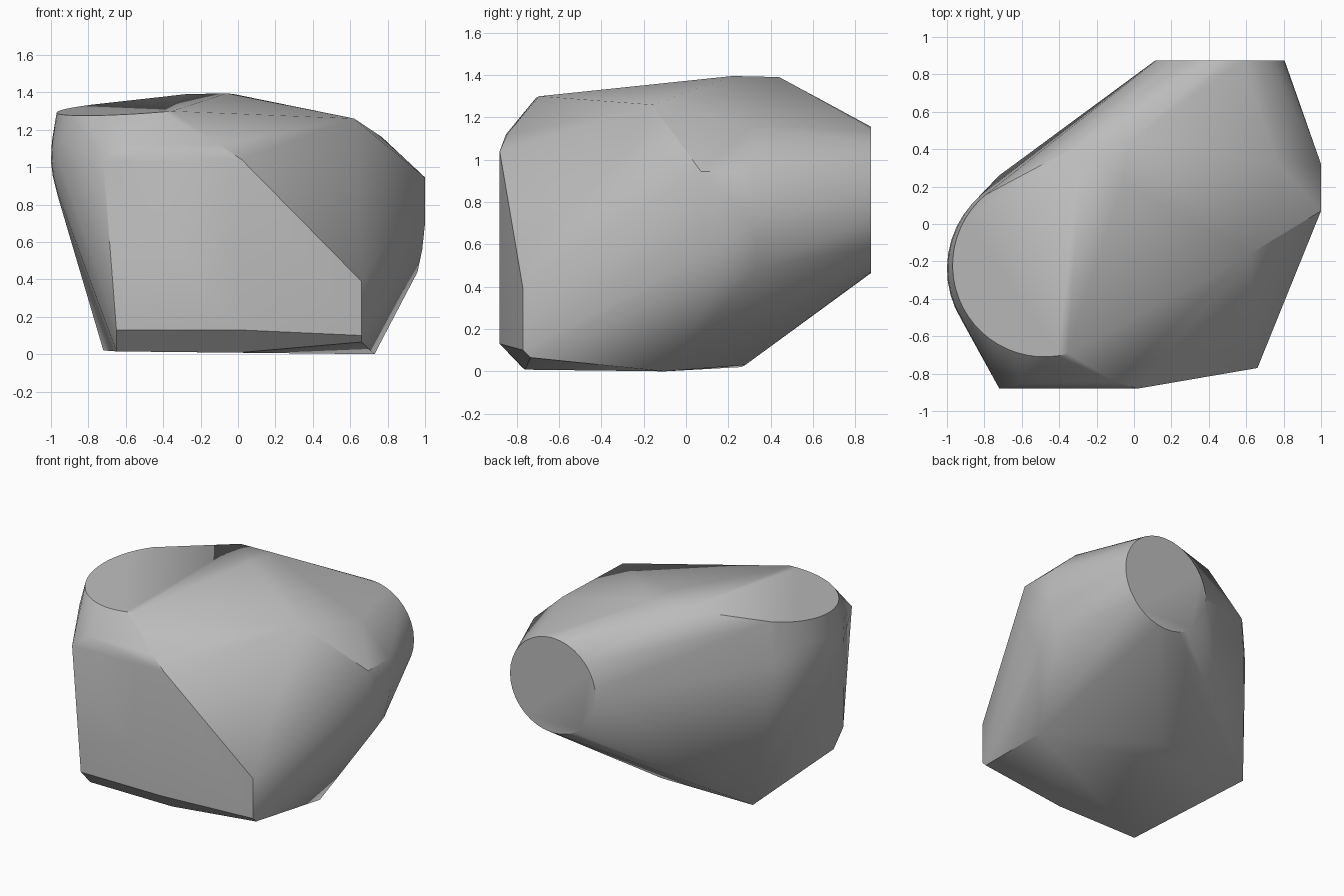
import bpy
import bmesh
from math import cos, sin, radians, pi

# Remove the default object
default_object = bpy.data.objects.get("Cube")
if default_object:
    bpy.data.objects.remove(default_object, do_unlink=True)


def make_material(name, colour):
    material = bpy.data.materials.new(name)
    material.use_nodes = True
    material.diffuse_color = colour
    shader = next(n for n in material.node_tree.nodes if n.type == "BSDF_PRINCIPLED")
    shader.inputs["Base Color"].default_value = colour
    return material


def arc(centre_a, centre_b, radius, start, end, steps):
    """Points on a circular arc, angles in degrees."""
    for step in range(steps + 1):
        angle = radians(start + (end - start) * step / steps)
        yield centre_a + radius * cos(angle), centre_b + radius * sin(angle)


def crown_height(x, y):
    """Height of the gently tilted plane cut across the top."""
    return 1.29 + 0.104 * (0.685 * (x + 0.97) + 0.729 * (y + 0.24))


points = []

# Round edge of the tilted top
for x, y in arc(-0.48, -0.22, 0.49, 130, 285, 24):
    points.append((x, y, crown_height(x, y)))

# Bulging left shoulder under the top
for height, radius in ((1.14, 0.515), (1.03, 0.52), (0.95, 0.51), (0.85, 0.485)):
    for x, y in arc(-0.48, -0.24, radius, 130, 212, 10):
        points.append((x, y, height))

# Round flat cut at the back
for x, z in arc(0.46, 0.81, 0.345, 0, 360, 36):
    points.append((x, 0.875, z))

# Top ridge and right shoulder
points += [
    (-0.28, 0.43, 1.39), (-0.06, 0.22, 1.395), (-0.02, 0.44, 1.39),
    (0.62, -0.16, 1.26), (0.77, 0.32, 1.16),
]

# Flat right side and its rounded underside
for y in (0.07, 0.32):
    points += [(1.0, y, 0.945), (1.0, y, 0.7)]
points += [(0.985, 0.12, 0.56), (0.96, 0.17, 0.44), (0.94, 0.34, 0.49)]

# Front face with the rounded band above it
points += [
    (-0.72, -0.88, 1.03), (0.02, -0.88, 1.04),
    (-0.65, -0.88, 0.13), (0.0, -0.88, 0.13),
    (0.66, -0.77, 0.39), (0.66, -0.77, 0.1),
    (-0.6, -0.85, 1.12), (-0.1, -0.845, 1.12),
]

# Underside
points += [
    (-0.65, -0.77, 0.015), (0.0, -0.76, 0.008), (0.66, -0.735, 0.065),
    (0.73, -0.1, 0.0), (-0.72, 0.26, 0.02), (0.0, 0.28, 0.03),
]

# Wrap the points into one boulder
bm = bmesh.new()
for point in points:
    bm.verts.new(point)
bmesh.ops.remove_doubles(bm, verts=bm.verts[:], dist=0.002)
hull = bmesh.ops.convex_hull(bm, input=bm.verts[:])
unused = {g for g in hull["geom_interior"] + hull["geom_unused"]
          if isinstance(g, bmesh.types.BMVert)}
bmesh.ops.delete(bm, geom=list(unused), context="VERTS")
bmesh.ops.dissolve_limit(bm, angle_limit=pi / 180,
                         verts=bm.verts[:], edges=bm.edges[:])
bmesh.ops.recalc_face_normals(bm, faces=bm.faces[:])

mesh = bpy.data.meshes.new("boulder")
bm.to_mesh(mesh)
bm.free()
boulder = bpy.data.objects.new("boulder", mesh)
bpy.context.collection.objects.link(boulder)
mesh.materials.append(make_material("stone grey", (0.5, 0.5, 0.5, 1.0)))

# Smooth the curved areas and keep the cut edges crisp
bpy.ops.object.select_all(action="DESELECT")
boulder.select_set(True)
bpy.context.view_layer.objects.active = boulder
bpy.ops.object.shade_smooth_by_angle(angle=radians(35))
